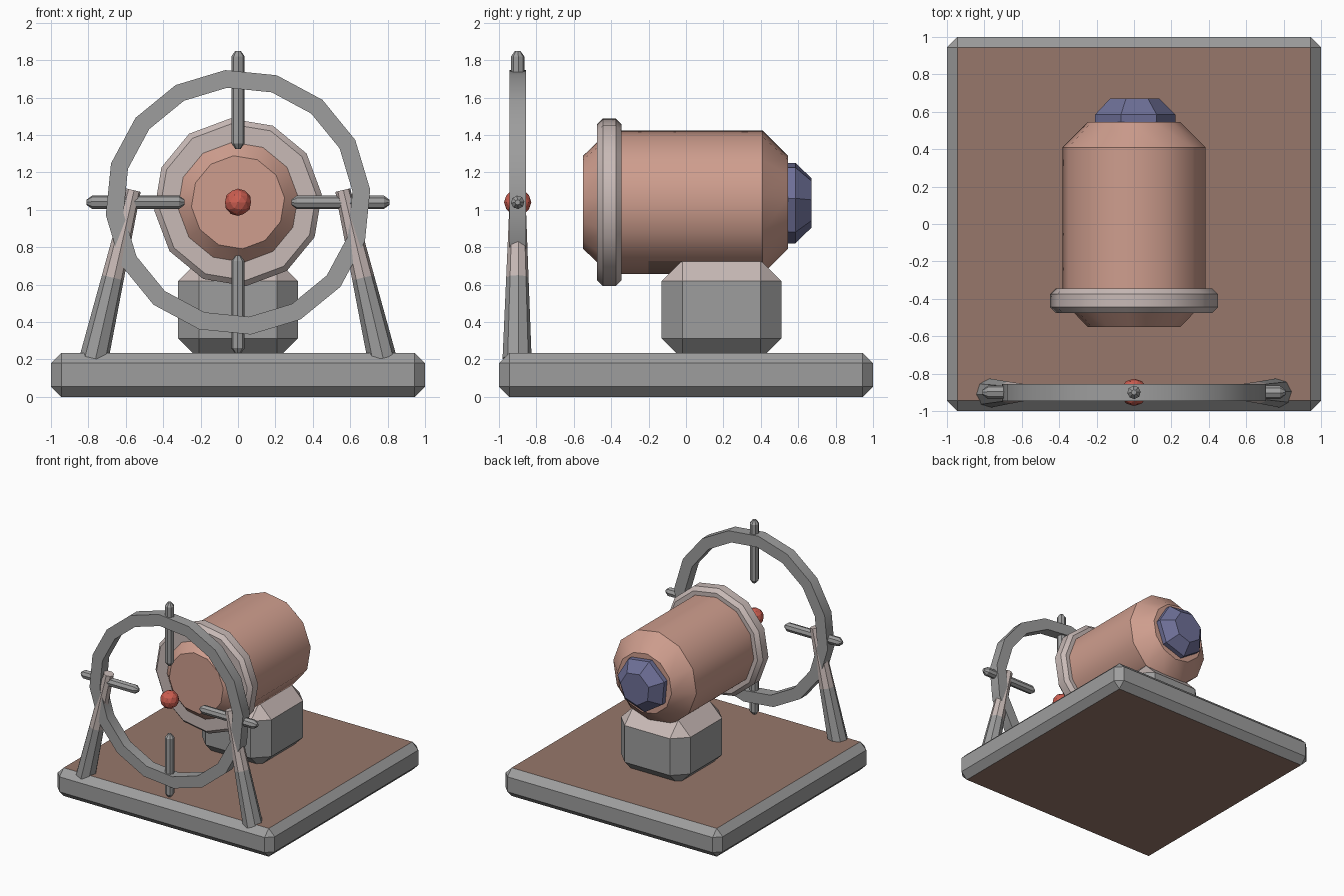
import bpy, bmesh, math
from mathutils import Matrix, Vector

if "Cube" in bpy.data.objects:
    bpy.data.objects.remove(bpy.data.objects["Cube"])


def mat(name, rgb):
    m = bpy.data.materials.new(name)
    m.diffuse_color = (*rgb, 1)
    m.use_nodes = True
    m.node_tree.nodes["Principled BSDF"].inputs["Base Color"].default_value = m.diffuse_color
    return m


GREY = mat("grey metal", (0.34, 0.34, 0.34))
PALE = mat("pale metal", (0.58, 0.49, 0.47))
COPPER = mat("copper", (0.62, 0.34, 0.27))
BROWN = mat("brown", (0.31, 0.185, 0.145))
BLUE = mat("blue", (0.155, 0.16, 0.31))
RED = mat("red", (0.60, 0.11, 0.08))

CZ = 1.04                 # height of the barrel axis
TWIST = math.radians(5.5)  # small roll of the round parts


def finish(name, bm, mats, rule=None, smooth=False):
    bmesh.ops.recalc_face_normals(bm, faces=bm.faces)
    bm.normal_update()
    if rule:
        for f in bm.faces:
            f.material_index = rule(f)
    me = bpy.data.meshes.new(name)
    bm.to_mesh(me)
    bm.free()
    for m in mats:
        me.materials.append(m)
    ob = bpy.data.objects.new(name, me)
    bpy.context.collection.objects.link(ob)
    if smooth:
        bpy.ops.object.select_all(action='DESELECT')
        ob.select_set(True)
        bpy.context.view_layer.objects.active = ob
        bpy.ops.object.shade_smooth_by_angle(angle=math.radians(33))
    return ob


def lathe(name, profile, n, matrix, mats, rule=None, smooth=False, closed=False):
    """Spin (radius, height) points round local z; cap the ends unless closed."""
    bm = bmesh.new()
    rings = []
    for r, h in profile:
        angles = [TWIST + 2 * math.pi * i / n for i in range(n)]
        rings.append([bm.verts.new(matrix @ Vector((r * math.cos(a), r * math.sin(a), h)))
                      for a in angles])
    pairs = list(zip(rings, rings[1:]))
    if closed:
        pairs.append((rings[-1], rings[0]))
    else:
        bm.faces.new(rings[0])
        bm.faces.new(rings[-1])
    for a, b in pairs:
        for i in range(n):
            j = (i + 1) % n
            bm.faces.new((a[i], a[j], b[j], b[i]))
    return finish(name, bm, mats, rule, smooth)


def block(name, lo, hi, bevel, mats, rule):
    lo, hi = Vector(lo), Vector(hi)
    bm = bmesh.new()
    bmesh.ops.create_cube(bm, size=1, matrix=Matrix.Translation((lo + hi) / 2)
                          @ Matrix.Diagonal((*(hi - lo), 1)))
    bmesh.ops.bevel(bm, geom=bm.edges[:], offset=bevel, segments=1,
                    affect='EDGES', profile=0.5)
    return finish(name, bm, mats, rule)


def along(start, direction):
    return Matrix.Translation(start) @ Vector(direction).to_track_quat('Z', 'Y').to_matrix().to_4x4()


# local z -> world y, local y -> world z
AXIS_Y = Matrix(((1, 0, 0, 0), (0, 0, 1, 0), (0, 1, 0, CZ), (0, 0, 0, 1)))

# base slab with brown top and underside, and the pedestal with pale top
block("base", (-1, -1, 0), (1, 1, 0.235), 0.055, [GREY, BROWN],
      lambda f: int(abs(f.normal.z) > 0.9))
block("pedestal", (-0.32, -0.13, 0.2), (0.32, 0.51, 0.73), 0.112, [GREY, PALE],
      lambda f: int(f.normal.z > 0.3))

# barrel, with a dark patch below in front of the pedestal
lathe("barrel", [(0.25, -0.55), (0.385, -0.41), (0.385, -0.2), (0.385, -0.02),
                 (0.385, 0.41), (0.25, 0.545)], 12, AXIS_Y, [COPPER, BROWN],
      lambda f: int(f.normal.z < -0.7 and -0.2 < f.calc_center_median().y < -0.02),
      smooth=True)
lathe("barrel_collar", [(0.42, -0.475), (0.45, -0.445), (0.45, -0.375), (0.42, -0.345)],
      12, AXIS_Y, [PALE], smooth=True)
lathe("rear_cap", [(0.222, 0.53), (0.222, 0.585), (0.135, 0.672)], 7, AXIS_Y, [BLUE])

# sighting hoop
lathe("sight_hoop", [(0.615, -0.945), (0.71, -0.945), (0.71, -0.855), (0.615, -0.855)],
      16, AXIS_Y, [GREY], smooth=True, closed=True)

# four pointers through the hoop
for side, d in {"right": (1, 0, 0), "left": (-1, 0, 0),
                "top": (0, 0, 1), "bottom": (0, 0, -1)}.items():
    lathe("sight_pin_" + side, [(0.014, 0.285), (0.036, 0.315), (0.036, 0.78), (0.014, 0.81)],
          8, along((0, -0.9, CZ), d), [GREY])

# red bead in the middle
bm = bmesh.new()
bmesh.ops.create_icosphere(bm, subdivisions=2, radius=0.073,
                           matrix=Matrix.Translation((0, -0.9, CZ)))
finish("sight_bead", bm, [RED])

# two tapered struts, pale in the upper part
for side, s in (("right", 1), ("left", -1)):
    foot, head = Vector((s * 0.77, -0.903, 0.205)), Vector((s * 0.56, -0.9, 1.105))
    length = (head - foot).length
    lathe("strut_" + side, [(0.078, 0), (0.06, length * 0.48), (0.041, length)], 8,
          along(foot, head - foot), [GREY, PALE],
          lambda f: int(f.calc_center_median().z > 0.64))
